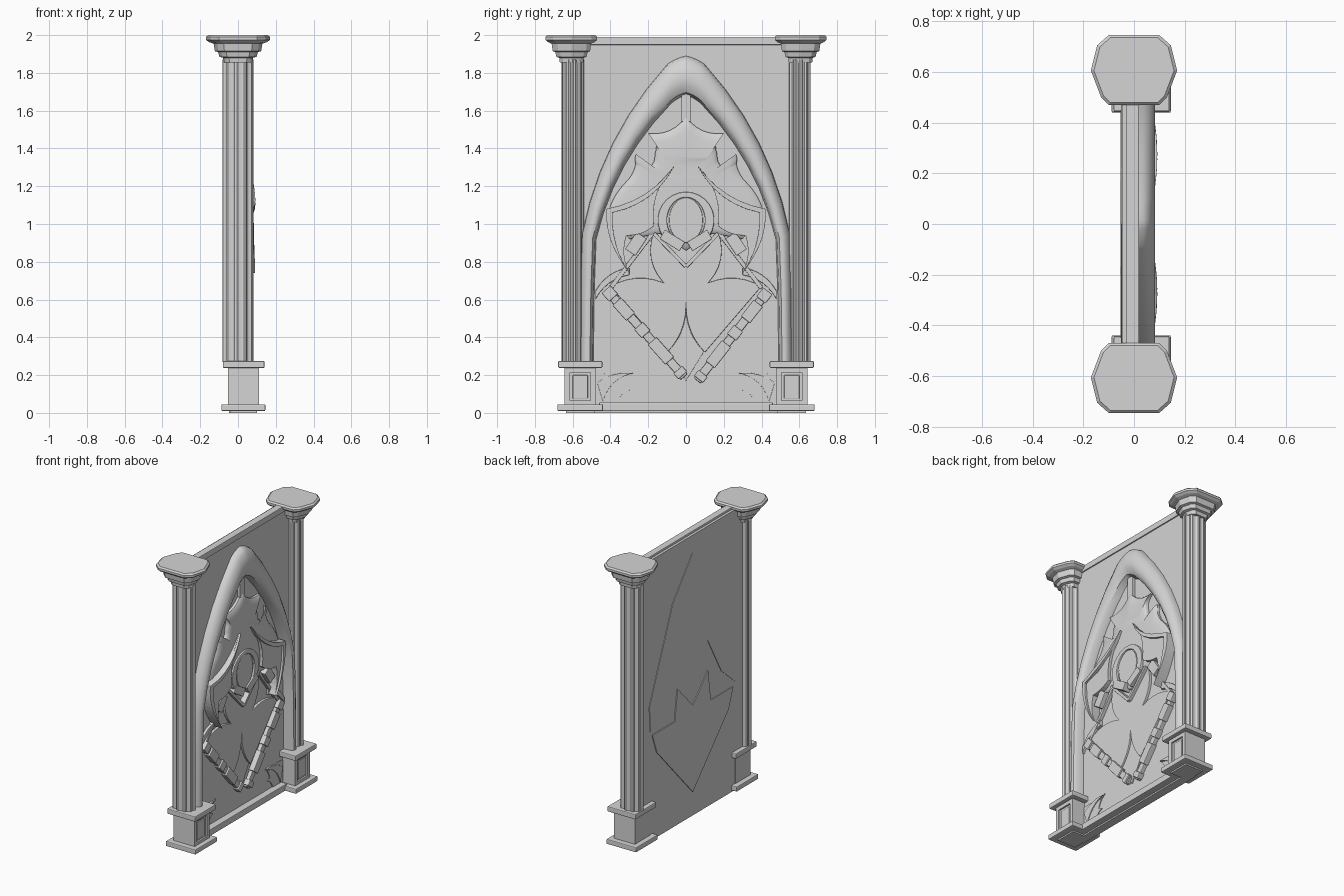
import bpy, bmesh, math
from mathutils import Vector

if "Cube" in bpy.data.objects:
    bpy.data.objects.remove(bpy.data.objects["Cube"])

STONE = (0.66, 0.66, 0.66, 1)
mat = bpy.data.materials.new("grey_stone")
mat.use_nodes = True
mat.diffuse_color = STONE
mat.node_tree.nodes["Principled BSDF"].inputs["Base Color"].default_value = STONE


def loft(name, rings, bevel=0.0, smooth=False):
    """Join equal rings of points into a capped solid."""
    bm = bmesh.new()
    loops = [[bm.verts.new(p) for p in r] for r in rings]
    n = len(loops[0])
    for a, b in zip(loops, loops[1:]):
        for i in range(n):
            j = (i + 1) % n
            bm.faces.new((a[i], a[j], b[j], b[i]))
    bm.faces.new(loops[0])
    bm.faces.new(loops[-1])
    bmesh.ops.recalc_face_normals(bm, faces=bm.faces)
    me = bpy.data.meshes.new(name)
    bm.to_mesh(me)
    bm.free()
    me.materials.append(mat)
    ob = bpy.data.objects.new(name, me)
    bpy.context.collection.objects.link(ob)
    if bevel:
        m = ob.modifiers.new("bevel", "BEVEL")
        m.width, m.segments, m.limit_method = bevel, 2, "ANGLE"
    if smooth:
        bpy.ops.object.select_all(action="DESELECT")
        ob.select_set(True)
        bpy.context.view_layer.objects.active = ob
        bpy.ops.object.shade_smooth_by_angle(angle=math.radians(40))
    return ob


def plate(name, pts, x0, x1, bevel=0.0, s=1):
    """Extrude a (y, z) outline along x; s = -1 mirrors it."""
    return loft(name, [[(x, s * y, z) for y, z in pts] for x in (x0, x1)], bevel)


def box(name, x, y, z, bevel=0.0):
    return plate(name, [(y[0], z[0]), (y[1], z[0]), (y[1], z[1]), (y[0], z[1])], *x, bevel)


def arcs(cusps, closed=True, steps=6):
    """Outline through cusps (y, z, bulge), each side a shallow arc."""
    out = []
    ends = cusps[1:] + (cusps[:1] if closed else [])
    for (y, z, b), (y2, z2, _) in zip(cusps, ends):
        n = steps if b else 1
        for k in range(n):
            t = k / n
            w = 4 * b * t * (1 - t)
            out.append((y + (y2 - y) * t - (z2 - z) * w, z + (z2 - z) * t + (y2 - y) * w))
    if not closed:
        out.append(cusps[-1][:2])
    return out


def mirrored(half):
    """Full outline from a half that starts and ends on y = 0."""
    return half + [(-y, z) for y, z in half[-2:0:-1]]


def bar(name, a, b, width, x0, x1, bevel=0.003):
    a, b = Vector(a), Vector(b)
    d = (b - a).normalized() * width / 2
    n = Vector((-d.y, d.x))
    return plate(name, [tuple(p) for p in (a - n, b - n, b + n, a + n)], x0, x1, bevel)


# Wall with top rail and sill
box("wall", (-0.048, 0.012), (-0.56, 0.56), (0.0, 1.975))
box("top_rail", (-0.03, 0.02), (-0.52, 0.52), (1.948, 1.99), 0.004)
box("sill", (-0.04, 0.06), (-0.46, 0.46), (0.01, 0.055), 0.004)

# Columns: plinth, fluted shaft and stepped capital
CAP = [(0.1, 0.14), (0.145, 0.1), (0.17, 0), (0.13, -0.105), (0.1, -0.135)]
CAP += [(-x, y) for x, y in reversed(CAP)]
TIERS = [(1.855, .45), (1.88, .47), (1.885, .58), (1.91, .62), (1.915, .72),
         (1.955, .76), (1.963, .9), (1.975, 1), (1.99, 1), (2.0, .93)]
for s, side in ((-1, "right"), (1, "left")):
    yc = s * 0.56
    box(side + "_plinth_base", (-0.088, 0.145), (yc - 0.121, yc + 0.121), (0.01, 0.045), 0.006)
    box(side + "_plinth_foot", (-0.04, 0.1), (yc - 0.075, yc + 0.075), (0, 0.02))
    box(side + "_plinth_block", (-0.052, 0.1), (yc - 0.083, yc + 0.083), (0.04, 0.245))
    box(side + "_plinth_cap", (-0.08, 0.14), (yc - 0.117, yc + 0.117), (0.238, 0.275), 0.006)
    # Raised frame around a sunken panel
    for e in (-1, 1):
        box(side + "_panel_stile", (0.095, 0.112), sorted((yc + e * 0.083, yc + e * 0.055)), (0.045, 0.238))
    for z in (0.04, 0.213):
        box(side + "_panel_rail", (0.095, 0.112), (yc - 0.055, yc + 0.055), (z, z + 0.025))
    box(side + "_panel_field", (0.095, 0.106), (yc - 0.04, yc + 0.04), (0.075, 0.2), 0.003)

    flutes = []
    for i in range(40):
        r = 1 if i % 4 < 2 else 0.87
        a = math.tau * (i + 0.5) / 40
        flutes.append((0.083 * r * math.cos(a), s * 0.6 + 0.06 * r * math.sin(a)))
    loft(side + "_shaft", [[(x, y, z) for x, y in flutes] for z in (0.27, 1.87)])
    loft(side + "_capital", [[(x * k, s * (0.605 + y * k), z) for x, y in CAP] for z, k in TIERS])

# Pointed arch moulding
outer = [(-.565, .27), (-.56, .65), (-.55, .95)] + \
    arcs([(-.55, .95, 0.07), (-.1, 1.845, 0.06), (0, 1.89, 0)], False)[1:]
inner = [(-.49, .27), (-.485, .65), (-.475, .92)] + \
    arcs([(-.475, .92, 0.07), (-.08, 1.635, 0.06), (0, 1.68, 0)], False)[1:]
PROFILE = [(0, 0), (.03, .4), (.15, .7), (.35, .92), (.55, 1), (.75, .95), (.92, .7), (1, 0)]
half = [[(0.008 + 0.075 * v, oy + (iy - oy) * t, oz + (iz - oz) * t) for t, v in PROFILE]
        for (oy, oz), (iy, iz) in zip(outer, inner)]
loft("arch", half + [[(x, -y, z) for x, y, z in r] for r in half[-2::-1]], smooth=True)

# Domed crest with scalloped horns, and its stalk
crest = mirrored(arcs([(0, 1.57, -0.15), (.20, 1.48, -0.2), (.165, 1.37, -0.2), (.225, 1.285, -0.25),
                       (.265, 1.37, -0.12), (.32, 1.22, 0.06), (.41, 1.07, 0), (.3, .92, 0),
                       (.14, .95, 0), (0, .86, 0)], False))
loft("crest", [[(x, y * k, 1.18 + (z - 1.18) * k) for y, z in crest]
               for x, k in ((0, 1), (.03, 1), (.038, .97), (.045, .85), (.05, .6))], smooth=True)
box("crest_stalk", (0, 0.035), (-0.025, 0.025), (1.54, 1.7), 0.005)
ring = [(0.15 * math.sin(a), 1.02 + 0.15 * math.cos(a)) for a in [math.radians(d) for d in range(-140, 141, 14)]]
hole = [(y * 0.67, 1.02 + (z - 1.02) * 0.8) for y, z in reversed(ring)]
plate("ring", ring + hole, 0.03, 0.062, 0.006)
disc = [(0.09 * math.sin(a), 1.02 + 0.12 * math.cos(a)) for a in [math.tau * k / 24 for k in range(24)]]
plate("ring_boss", disc, 0.03, 0.055, 0.005)


def swell(y, top):
    """Wing height, fullest midway out."""
    return top - 0.6 * (y - 0.27) ** 2


# Wings with a rim along the upper and outer edge
wing = arcs([(.06, 1.31, -0.1), (.42, 1.08, 0.06), (.39, .89, 0.03), (.30, .74, -0.1),
             (.315, .94, 0.1), (.17, .99, -0.12)])
rim = arcs([(.06, 1.31, -0.1), (.42, 1.08, 0.06), (.39, .89, 0.03), (.30, .74, -0.08),
            (.39, 1.06, 0.12)])
for s, side in ((-1, "right"), (1, "left")):
    for part, pts, top in (("_wing", wing, 0.078), ("_wing_rim", rim, 0.092)):
        loft(side + part, [[(0.01, s * y, z) for y, z in pts],
                           [(swell(y, top), s * y, z) for y, z in pts]], 0.005)
    # Curling vine beside the banner, and corner leaves
    vine = arcs([(.48, .645, -0.12), (.30, .77, 0), (.30, .73, 0.12), (.48, .6, 0)])
    plate(side + "_vine", vine, 0.0, 0.03, 0.004, s)
    leaves = arcs([(.48, .2, -0.1), (.36, .19, 0.1), (.27, .215, 0.12), (.33, .13, -0.1),
                   (.30, .12, 0.15), (.36, .055, 0), (.48, .055, 0)])
    plate(side + "_corner_leaves", leaves, 0.0, 0.018, 0.002, s)
    spray = arcs([(.47, .16, -0.1), (.28, .21, 0.15), (.44, .06, 0)])
    plate(side + "_corner_spray", spray, 0.0, 0.024, 0.002, s)

# Banner with notched leaves and a split foot
banner = mirrored(arcs([(0, .78, 0), (.17, .96, 0.15), (.12, .69, 0.12), (.40, .67, 0),
                        (.1, .32, 0.1), (0, .56, 0)], False))
plate("banner", banner, 0.0, 0.03, 0.004)
foot = mirrored(arcs([(0, .55, -0.1), (.095, .325, 0), (0, .17, 0)], False))
plate("banner_foot", foot, 0.0, 0.02, 0.002)

# Banner edging and the blocks along its top
for s, side in ((-1, "right"), (1, "left")):
    bar(side + "_upper_edge", (s * .17, .96), (s * .40, .66), .022, 0.0, 0.035)
    bar(side + "_neck_edge", (s * .17, .95), (0, .775), .02, 0.0, 0.052)
    bar(side + "_neck_block", (s * .125, .945), (s * .02, .88), .055, 0.0, 0.066)
    bar(side + "_clasp", (s * .295, .85), (s * .235, .94), .065, 0.0, 0.066)

# Rods and their sleeves
RODS = [("right", Vector((-.42, .65)), Vector((-.01, .19))), ("left", Vector((.43, .64)), Vector((.06, .17)))]
for side, a, b in RODS:
    bar(side + "_rod", a, b, .045, 0.0, 0.038, 0.005)
    for t, size in ((.04, .06), (.22, .11), (.46, .06), (.7, .14), (.95, .04)):
        c, d = a.lerp(b, t), (b - a).normalized() * size / 2
        bar(side + "_sleeve", c - d, c + d, .062, 0.0, 0.05, 0.005)

# Low backing plates behind the relief
arch_back = mirrored([(0, 1.85), (.22, 1.58), (.48, .95), (.47, .77), (.32, .9), (.17, 1.17), (0, 1.2)])
plate("arch_backing", arch_back, -0.052, -0.044)
banner_back = mirrored([(0, .78), (.17, .96), (.2, .74), (.45, .74), (.4, .6), (0, .17)])
plate("banner_backing", banner_back, -0.054, -0.046)
